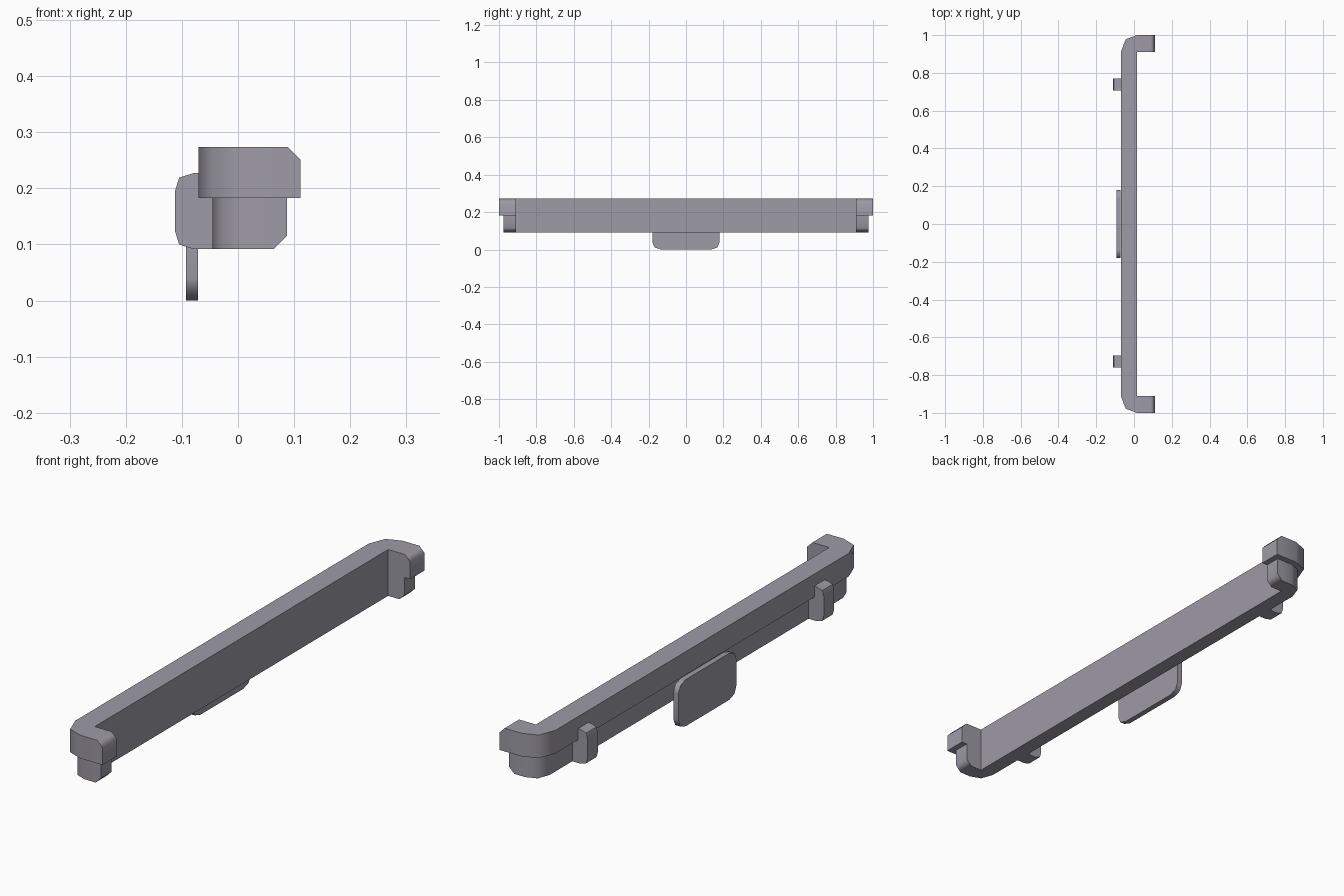
import bpy, bmesh, math
from mathutils import Vector

cube = bpy.data.objects.get("Cube")
if cube:
    bpy.data.objects.remove(cube, do_unlink=True)

mat = bpy.data.materials.new("mauve_grey_plastic")
mat.use_nodes = True
colour = (0.34, 0.325, 0.375, 1)
mat.diffuse_color = colour
mat.node_tree.nodes["Principled BSDF"].inputs["Base Color"].default_value = colour


def finish(name, bm):
    """Turn a bmesh into a softly shaded object."""
    bmesh.ops.recalc_face_normals(bm, faces=bm.faces[:])
    mesh = bpy.data.meshes.new(name)
    bm.to_mesh(mesh)
    bm.free()
    mesh.materials.append(mat)
    obj = bpy.data.objects.new(name, mesh)
    bpy.context.collection.objects.link(obj)
    bpy.ops.object.select_all(action="DESELECT")
    obj.select_set(True)
    bpy.context.view_layer.objects.active = obj
    bpy.ops.object.shade_smooth_by_angle(angle=math.radians(50))
    weighted = obj.modifiers.new("flat_faces", "WEIGHTED_NORMAL")
    weighted.keep_sharp = True
    return obj


def prism(points, offset):
    """Extrude a closed outline along an offset."""
    bm = bmesh.new()
    face = bm.faces.new([bm.verts.new(p) for p in points])
    ext = bmesh.ops.extrude_face_region(bm, geom=[face], use_keep_orig=True)
    verts = [g for g in ext["geom"] if isinstance(g, bmesh.types.BMVert)]
    bmesh.ops.translate(bm, verts=verts, vec=Vector(offset))
    return bm


INNER_X, INNER_Y, CHAMFER = 0.015, 0.91, 0.023


def rail(name, back, end, tip, z0, z1, chamfer_top):
    """C-shaped rail with rounded outer corners and chamfered arm tips."""
    rx, ry = INNER_X - back, end - INNER_Y
    half = [(tip, INNER_Y), (tip, end), (INNER_X, end),
            (INNER_X - rx * 0.7, end - ry * 0.25), (back, INNER_Y)]
    half = [(INNER_X, INNER_Y)] + half
    plan = half + [(x, -y) for x, y in reversed(half)]
    bm = prism([(x, y, z0) for x, y in plan], (0, 0, z1 - z0))
    bmesh.ops.bisect_plane(bm, geom=bm.verts[:] + bm.edges[:] + bm.faces[:],
                           plane_co=(tip - CHAMFER, 0, 0), plane_no=(1, 0, 0))
    edge_z, step = (z1, -CHAMFER) if chamfer_top else (z0, CHAMFER)
    for v in bm.verts:
        if v.co.x > tip - 0.001 and abs(v.co.z - edge_z) < 0.001:
            v.co.z += step
    finish(name, bm)


# Stepped rail: wide upper lip and narrower lower body
rail("upper_rail", -0.07, 1.0, 0.111, 0.183, 0.274, True)
rail("lower_rail", -0.045, 0.975, 0.087, 0.092, 0.183, False)

# Rounded clips on the outer face
clip = [(-0.045, 0.092), (-0.08, 0.092), (-0.105, 0.1), (-0.112, 0.123),
        (-0.112, 0.196), (-0.105, 0.219), (-0.08, 0.227), (-0.045, 0.227)]
for name, y in (("front_clip", -0.728), ("back_clip", 0.738)):
    finish(name, prism([(x, y - 0.032, z) for x, z in clip], (0, 0.064, 0)))

# Thin tab with rounded corners
quarter = [(0.18, 0.052), (0.168, 0.08), (0.135, 0.0915)]
top = quarter + [(-y, z) for y, z in reversed(quarter)]
outline = top + [(y, -z) for y, z in reversed(top)]
finish("tab", prism([(-0.093, y, z + 0.0915) for y, z in outline], (0.022, 0, 0)))
